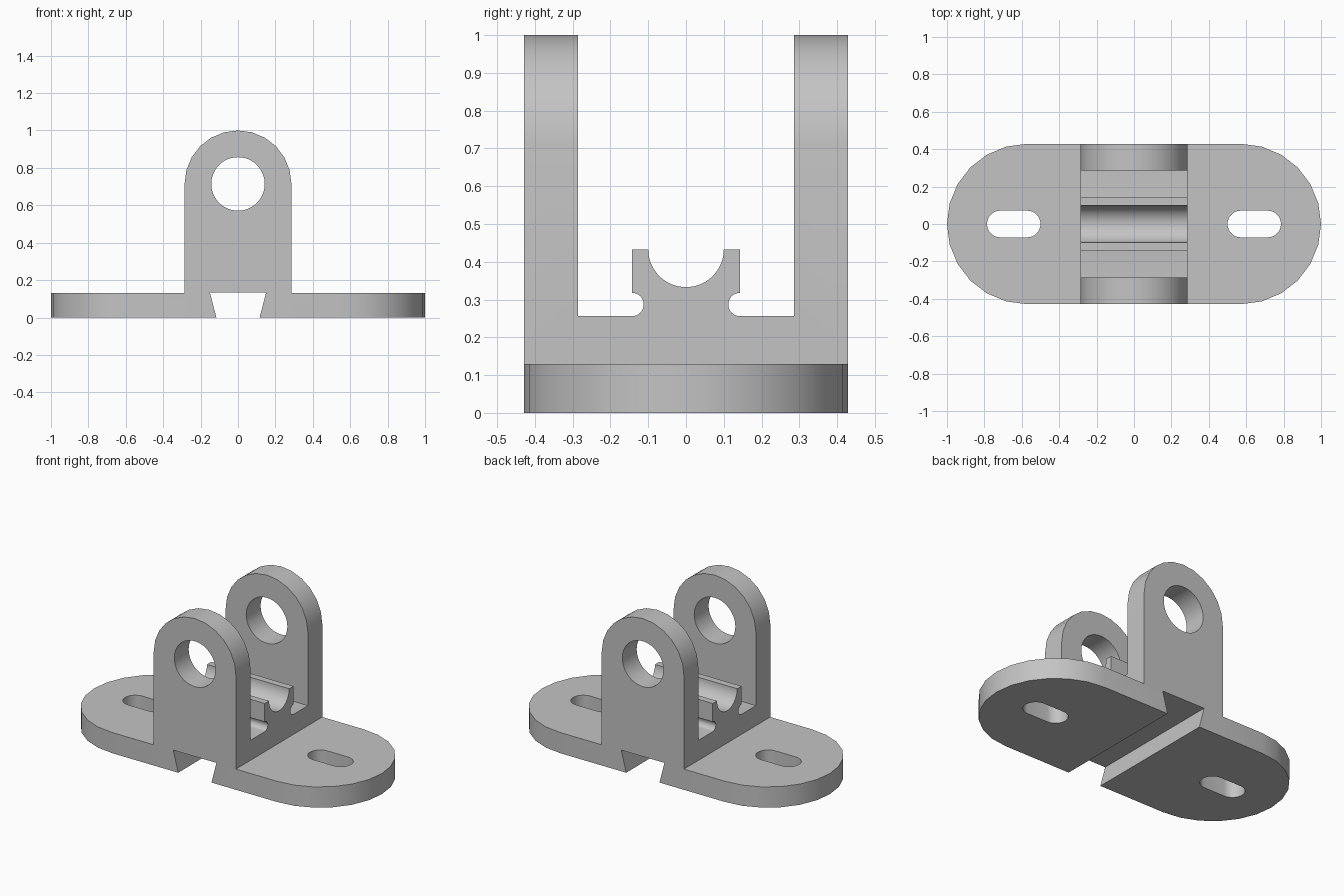
import bpy, bmesh
from math import cos, sin, radians
from mathutils import Matrix, Vector

cube = bpy.data.objects.get("Cube")
if cube:
    bpy.data.objects.remove(cube, do_unlink=True)

grey = bpy.data.materials.new("light_grey")
grey.use_nodes = True
grey.diffuse_color = (0.55, 0.55, 0.55, 1)
grey.node_tree.nodes["Principled BSDF"].inputs["Base Color"].default_value = grey.diffuse_color

HALF_WIDTH = 3 / 7     # half depth of the plate
LUG = 2 / 7            # half width of the lugs and radius of their tops
PLATE_TOP = 0.13
FLOOR = 0.256
EYE_Z = 1 - LUG


def arc(u, v, r, start, end, steps):
    """Points on a circle arc, angles in degrees."""
    angles = [radians(start + (end - start) * i / steps) for i in range(steps + 1)]
    return [(u + r * cos(a), v + r * sin(a)) for a in angles]


def stadium(u, half, r, steps):
    return arc(u + half, 0, r, -90, 90, steps) + arc(u - half, 0, r, 90, 270, steps)


def prism(name, profile, axis, low, high):
    """Extrude a 2D profile along an axis from low to high."""
    place = {"X": lambda u, v: Vector((low, u, v)),
             "Y": lambda u, v: Vector((u, low, v)),
             "Z": lambda u, v: Vector((u, v, low))}[axis]
    step = Vector([(high - low) * (axis == a) for a in "XYZ"])
    bm = bmesh.new()
    face = bm.faces.new([bm.verts.new(place(u, v)) for u, v in profile])
    new = bmesh.ops.extrude_face_region(bm, geom=[face])["geom"]
    bmesh.ops.translate(bm, vec=step, verts=[g for g in new if isinstance(g, bmesh.types.BMVert)])
    bmesh.ops.recalc_face_normals(bm, faces=bm.faces)
    mesh = bpy.data.meshes.new(name)
    bm.to_mesh(mesh)
    bm.free()
    mesh.materials.append(grey)
    obj = bpy.data.objects.new(name, mesh)
    bpy.context.collection.objects.link(obj)
    return obj


def combine(target, tool, operation):
    """Apply a boolean and discard the tool."""
    tool.hide_render = True
    mod = target.modifiers.new(operation, "BOOLEAN")
    mod.object, mod.operation, mod.solver = tool, operation, "EXACT"
    bpy.context.view_layer.objects.active = target
    bpy.ops.object.modifier_apply(modifier=mod.name)
    bpy.data.objects.remove(tool, do_unlink=True)


# Side profile: fork with a cradle and undercut grooves between the lugs
right_half = (arc(0, 0.433, 0.1, -90, 0, 16)
              + [(LUG / 2, 0.433)]
              + arc(LUG / 2, 0.287, 0.031, 90, 270, 16)
              + [(LUG, FLOOR), (LUG, 1.1), (HALF_WIDTH, 1.1), (HALF_WIDTH, 0)])
left_half = [(-y, z) for y, z in reversed(right_half[1:])]
fork = prism("fork", right_half + left_half, "X", -LUG, LUG)

# Round the lug tops
outline = [(-LUG, -0.1), (LUG, -0.1)] + arc(0, EYE_Z, LUG, 0, 180, 12)
combine(fork, prism("lug_outline", outline, "Y", -0.6, 0.6), "INTERSECT")

# Plate with rounded ends, joined to the fork
bracket = prism("mounting_bracket", stadium(0, 1 - HALF_WIDTH, HALF_WIDTH, 12), "Z", 0, PLATE_TOP)
combine(bracket, fork, "UNION")

# Pin hole through both lugs
combine(bracket, prism("pin_hole", arc(0, EYE_Z, LUG / 2, 0, 360, 48)[:-1], "Y", -0.6, 0.6), "DIFFERENCE")

# Screw slots
for side in (-1, 1):
    slot = stadium(side * 4.5 / 7, 0.5 / 7, 0.5 / 7, 16)
    combine(bracket, prism("screw_slot", slot, "Z", -0.1, 0.2), "DIFFERENCE")

# Dovetail channel under the plate
dovetail = [(-0.1, -0.06), (0.1, -0.06), (0.15, PLATE_TOP + 0.003), (-0.15, PLATE_TOP + 0.003)]
combine(bracket, prism("dovetail_channel", dovetail, "Y", -0.6, 0.6), "DIFFERENCE")

# Merge coplanar faces and shade
bm = bmesh.new()
bm.from_mesh(bracket.data)
bmesh.ops.remove_doubles(bm, verts=bm.verts, dist=0.0001)
bmesh.ops.dissolve_limit(bm, angle_limit=radians(0.5), verts=bm.verts, edges=bm.edges)
bm.to_mesh(bracket.data)
bm.free()
bpy.ops.object.select_all(action="DESELECT")
bracket.select_set(True)
bpy.context.view_layer.objects.active = bracket
bpy.ops.object.shade_smooth_by_angle(angle=radians(30))
